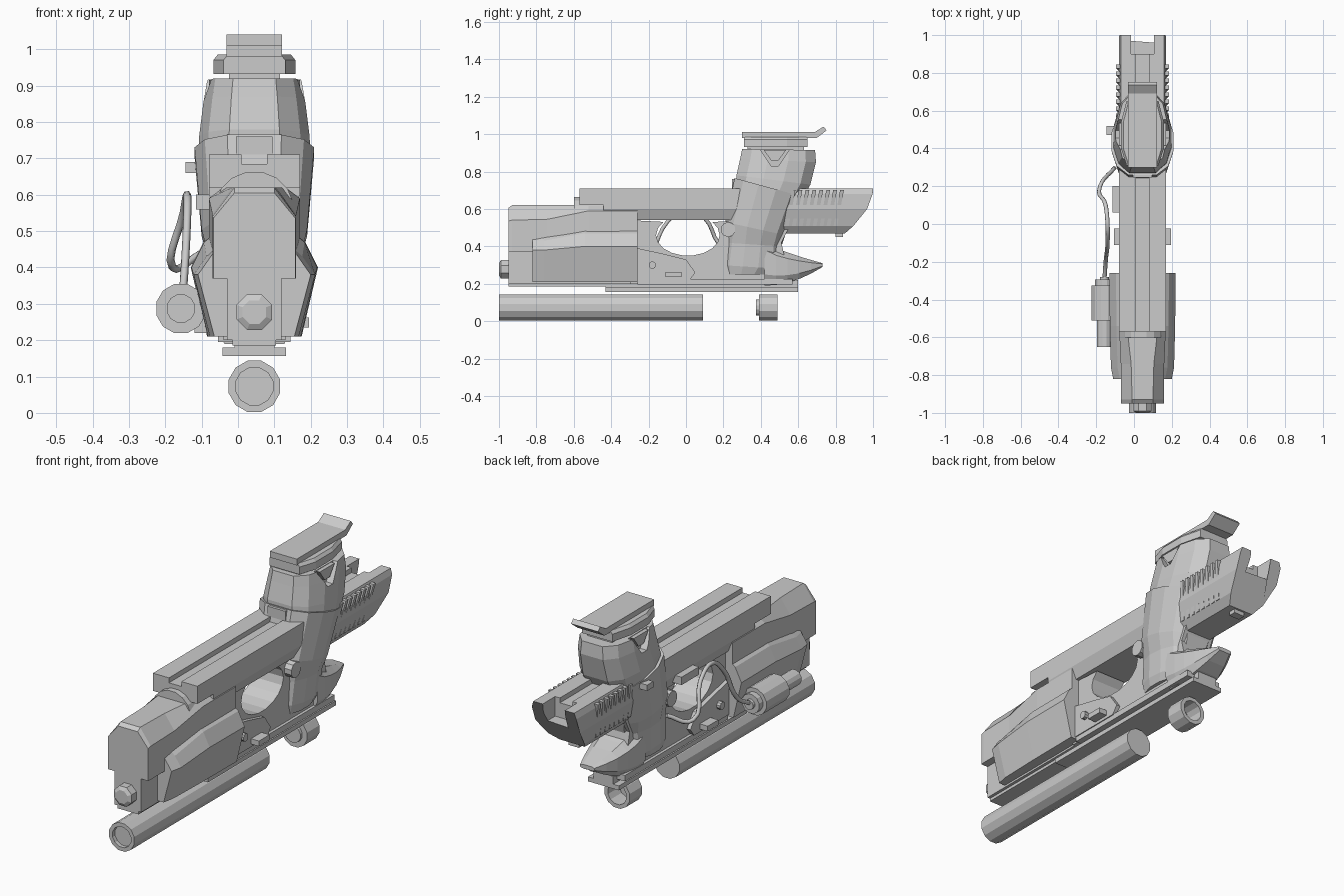
import bpy, bmesh
from math import cos, sin, radians, tau

if "Cube" in bpy.data.objects:
    bpy.data.objects.remove(bpy.data.objects["Cube"], do_unlink=True)

# Shared dimensions
MIDDLE = .045        # centre plane of the body
WIDE = .125          # half width of the slide
GROOVE = .035        # half width of the slide groove
SLIDE_TOP = .71
SLIDE_EDGE = .6
SLIDE_LOW = .54
GROOVE_FLOOR = SLIDE_TOP - .025
KEEL = .2            # underside of the body
HOUSING_BACK = -.26
TUBE = .073          # radius of the lower tube
CANISTER_X = -.157
CANISTER_Z = .287


def loft(name, rings):
    """Skin a list of equal-length point rings and cap both ends."""
    bm = bmesh.new()
    loops = [[bm.verts.new(point) for point in ring] for ring in rings]
    count = len(loops[0])
    for a, b in zip(loops, loops[1:]):
        for i in range(count):
            j = (i + 1) % count
            bm.faces.new((a[i], a[j], b[j], b[i]))
    bm.faces.new(loops[0])
    bm.faces.new(loops[-1])
    bmesh.ops.recalc_face_normals(bm, faces=bm.faces)
    mesh = bpy.data.meshes.new(name)
    bm.to_mesh(mesh)
    bm.free()
    obj = bpy.data.objects.new(name, mesh)
    bpy.context.collection.objects.link(obj)
    return obj


def side_profile(name, outline, inner, outer):
    """Extrude a (y, z) outline across x."""
    return loft(name, [[(x, y, z) for y, z in outline] for x in (inner, outer)])


def plate(name, outline, half):
    return side_profile(name, outline, MIDDLE - half, MIDDLE + half)


def box(name, half, front, back, low, high, x=MIDDLE):
    outline = [(front, low), (back, low), (back, high), (front, high)]
    return side_profile(name, outline, x - half, x + half)


def mirrored(half_outline):
    """Make a (half width, z) outline symmetric about the centre plane."""
    return ([(MIDDLE + x, z) for x, z in half_outline]
            + [(MIDDLE - x, z) for x, z in reversed(half_outline)])


def sections(name, stations):
    """Loft mirrored cross-sections along y."""
    return loft(name, [[(x, y, z) for x, z in mirrored(half)] for y, half in stations])


def prism(name, half_outline, front, back):
    return sections(name, [(front, half_outline), (back, half_outline)])


def circle(radius, sides):
    angles = [tau * (i + .5) / sides for i in range(sides)]
    return [(radius * cos(a), radius * sin(a)) for a in angles]


def lathe(name, x, z, steps, sides=12):
    """Turned part along y from (radius, y) steps."""
    return loft(name, [[(x + u, y, z + v) for u, v in circle(radius, sides)]
                       for radius, y in steps])


def disc(name, y, z, radius, inner, outer):
    """Round boss facing sideways."""
    side_profile(name, [(y + u, z + v) for u, v in circle(radius, 10)], inner, outer)


def cut(target, cutter):
    modifier = target.modifiers.new("cut", "BOOLEAN")
    modifier.operation, modifier.solver = "DIFFERENCE", "EXACT"
    modifier.object = cutter
    cutter.hide_render = True
    cutter.hide_viewport = True
    cutter.hide_set(True)


# Tube and ring under the body
bore = TUBE - .02
lathe("lower_tube", MIDDLE, TUBE, [(bore, -.98), (bore, -1), (TUBE, -1), (TUBE, .09)])
lathe("lower_ring", MIDDLE, TUBE, [(.045, .375), (.045, .39), (TUBE, .39),
                                  (TUBE, .49), (bore, .49), (bore, .4)])

# Rail along the underside
box("under_rail", .087, -.43, .6, .157, .18)
box("rail_neck", .055, -.43, .6, .17, .22)
box("front_keel", .06, -.95, .1, .185, .23)
box("lower_step", .1, HOUSING_BACK, .57, .195, .225)

# Front housing: nose, chamfered upper shell, flared lower cover
box("nose_block", .075, -.95, -.3, KEEL, .4)
lathe("nose_nut", MIDDLE, .277, [(.035, -1), (.053, -.99), (.053, -.94)], sides=8)


def shell(width, edge, ridge, top=.62):
    return [(width, .37), (width, edge), (ridge, top)]


sections("front_shell", [(-.95, shell(.113, .535, .055, top=.605)),
                         (-.93, shell(.115, .54, .055)),
                         (-.74, shell(.115, .545, .06)),
                         (-.52, shell(WIDE, .59, .085)),
                         (HOUSING_BACK, shell(WIDE, .59, .09))])


def cover(width, lift):
    waist = .38 + lift
    return [(width - .045, .21), (width, waist),
            (width - GROOVE, waist + .05 + lift), (.1, waist + .08 + lift)]


sections("side_cover", [(-.82, cover(.155, 0)), (-.76, cover(.167, 0)),
                        (-.54, cover(.173, .02)), (HOUSING_BACK, cover(.175, .02))])

# Slide with a grooved top
groove = [(WIDE, SLIDE_TOP), (GROOVE, SLIDE_TOP), (GROOVE, GROOVE_FLOOR)]
lathe("barrel_collar", MIDDLE, .555, [(.11, -.6), (.11, -.43)], sides=16)
prism("slide_tip", [(WIDE, .62)] + groove, -.57, -.43)
prism("slide", [(.1, SLIDE_LOW), (WIDE, SLIDE_EDGE)] + groove, -.44, .58)

# Rear slide with a curved end, notch and ribs
rear_outline = mirrored([(.07, .47), (.1, .51), (WIDE, SLIDE_EDGE), (WIDE, .68),
                         (.115, SLIDE_TOP)] + groove[1:])
rear = loft("rear_slide", [
    [(x, .5, z) for x, z in rear_outline],
    [(x, 1 - 2.6 * (SLIDE_TOP - z) ** 2, z) for x, z in rear_outline]])
cut(rear, box("notch_cutter", .062, .9, 1.1, .61, .8))
box("rear_catch", .03, .8, .84, .45, .5)
rib_low, rib_high, rib_lean, rib_width = .51, .7, .035, .02
for side in (-1, 1):
    for i in range(8):
        y = .53 + i * .037
        rib = [(y, rib_low), (y + rib_width, rib_low),
               (y + rib_lean + rib_width, rib_high), (y + rib_lean, rib_high)]
        loft("grip_rib", [[(MIDDLE + side * (depth + (z - rib_low) / 5), y, z) for y, z in rib]
                          for depth in (.08, .103)])

# Frame with the rounded guard opening
opening = [(.01 + .17 * cos(a), .46 + .11 * sin(a))
           for a in map(radians, range(140, 401, 20))]
plate("frame", [(-.3, KEEL), (-.3, SLIDE_LOW)] + opening
      + [(.5, SLIDE_LOW), (.55, .5), (.51, .42), (.56, KEEL)], .085)

# Tail tapering to a rounded tip
tail = []
for i in range(6):
    t = i / 5
    width, low, high = .11 - .07 * t * t, .19 + .1 * t * t, .43 - .12 * t ** .7
    rise = high - low
    tail.append((.42 + .31 * t, [(width * .75, low), (width, low + rise / 4),
                                 (width, high - rise / 5), (width * .6, high)]))
sections("tail", tail)

# Side details of the frame
for side in (-1, 1):
    skin, proud, outer = [MIDDLE + side * d for d in (.08, .105, .15)]
    side_profile("guard_plate", [(HOUSING_BACK, .22), (.02, .22), (.05, .26), (0, .33),
                                 (-.12, .36), (HOUSING_BACK, .39)], skin, proud)
    side_profile("latch", [(-.11, .235), (-.025, .235), (-.025, .262), (-.11, .262)],
                 skin, outer)
    disc("pivot", -.18, .3, .02, skin, MIDDLE + side * WIDE)
    disc("grip_boss", .225, .49, .04, skin, MIDDLE + side * WIDE)


# Grip, lofted from tilted rounded rings
def grip_ring(front, back, width):
    """Ring in the plane through a front and a back (y, z) point."""
    ring = []
    for u, v in circle(1, 12):
        t = .5 - u / 2 / cos(tau / 24)
        x = width * abs(v) ** .6 * (1 if v > 0 else -1)
        ring.append((MIDDLE + x, *[f + (b - f) * t for f, b in zip(front, back)]))
    return ring


loft("grip_lower", [grip_ring((.2, .25), (.46, .25), .105),
                    grip_ring((.19, .3), (.5, .28), .118),
                    grip_ring((.205, .42), (.51, .4), WIDE),
                    grip_ring((.21, .53), (.53, .46), .148),
                    grip_ring((.26, .765), (.61, .67), .168)])
grip_upper = loft("grip_upper", [grip_ring((.27, .73), (.62, .65), .158),
                                 grip_ring((.27, .78), (.665, .73), .155),
                                 grip_ring((.29, .87), (.695, .85), .142),
                                 grip_ring((.3, .92), (.69, .915), .132)])
box("front_collar", .05, .245, .3, SLIDE_TOP, .76)


# Recessed notch with a raised inset on each side of the grip
def notch(low, high, spread):
    centre, flat = .475, .02
    return [(centre - spread, high), (centre - flat, low),
            (centre + flat, low), (centre + spread, high)]


for side in (-1, 1):
    floor, face, clear = [MIDDLE + side * d for d in (.09, .105, .3)]
    cut(grip_upper, side_profile("notch_cutter", notch(.83, .95, .1), face, clear))
    side_profile("notch_inset", notch(.86, .915, .06), floor, MIDDLE + side * WIDE)

# Base on top of the grip
box("base_neck", .07, .33, .63, .9, .95)
sections("base_block", [(y, [(w, .932), (w, .97), (w - .012, .985)])
                        for y, w in ((.31, .085), (.4, .113), (.54, .113), (.65, .085))])
plate("base_plate", [(.3, .98), (.3, 1.012), (.69, 1.012), (.735, 1.04),
                     (.752, 1.02), (.7, .98)], .076)

# Canister on the right side with bracket
lathe("canister", CANISTER_X, CANISTER_Z,
      [(.04, -.65), (.04, -.51), (.07, -.51), (.07, -.325),
       (.05, -.325), (.05, -.295), (.025, -.295), (.025, -.28)])
box("canister_bracket", .04, -.48, -.35, .22, CANISTER_Z, x=-.08)

# Cable looping from the canister to the grip
curve = bpy.data.curves.new("cable", "CURVE")
curve.dimensions = "3D"
curve.bevel_depth = .011
curve.bevel_resolution = 1
curve.resolution_u = 5
curve.use_fill_caps = True
path = [(CANISTER_X, CANISTER_Z), (-.15, .35), (-.14, .53), (-.14, .6),
        (-.15, .55), (-.18, .4), (-.1, .44)]
spline = curve.splines.new("BEZIER")
spline.bezier_points.add(len(path) - 1)
for i, (point, (x, z)) in enumerate(zip(spline.bezier_points, path)):
    point.co = (x, i / 10 - .3, z)
    point.handle_left_type = point.handle_right_type = "AUTO"
bpy.context.collection.objects.link(bpy.data.objects.new("cable", curve))

# Small controls on the right side
box("slide_stop", .03, .06, .2, .56, SLIDE_EDGE, x=-.085)
box("release_button", .025, .47, .52, .66, .69, x=-.12)
